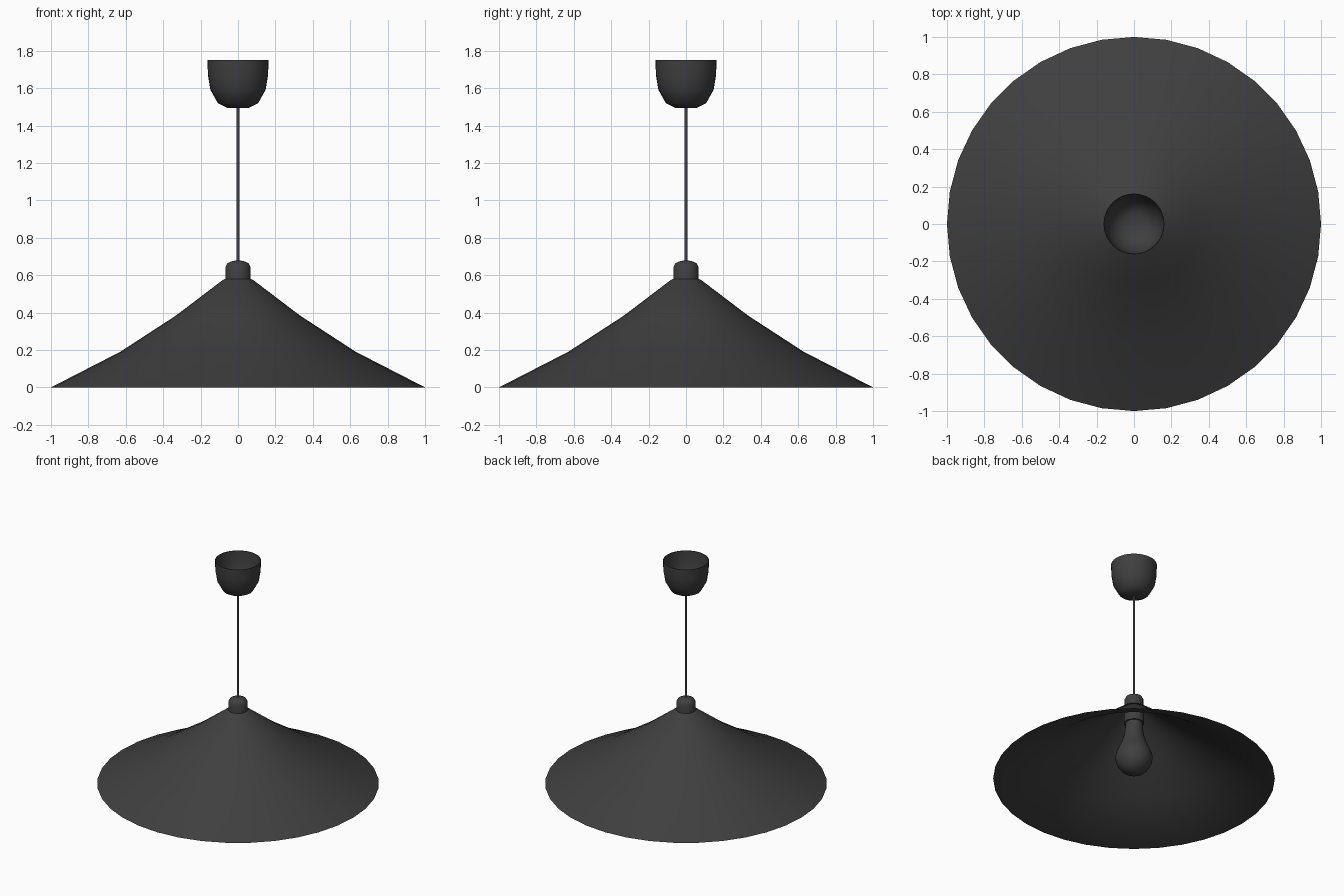
import bpy
import bmesh
import math

cube = bpy.data.objects.get("Cube")
if cube:
    bpy.data.objects.remove(cube, do_unlink=True)

charcoal = bpy.data.materials.new("charcoal")
charcoal.use_nodes = True
colour = (0.05, 0.05, 0.05, 1)
charcoal.diffuse_color = colour
charcoal.node_tree.nodes["Principled BSDF"].inputs["Base Color"].default_value = colour


def lathe(name, profile, sides=36, angle=50):
    """Spin a (radius, height) profile, listed from bottom to top, around z."""
    bm = bmesh.new()
    verts = [bm.verts.new((r, 0, z)) for r, z in profile]
    edges = [bm.edges.new(pair) for pair in zip(verts, verts[1:])]
    bmesh.ops.spin(bm, geom=verts + edges, cent=(0, 0, 0), axis=(0, 0, 1),
                   angle=math.tau, steps=sides, use_duplicate=False)
    bmesh.ops.remove_doubles(bm, verts=bm.verts, dist=0.0005)
    bmesh.ops.recalc_face_normals(bm, faces=bm.faces)
    mesh = bpy.data.meshes.new(name)
    bm.to_mesh(mesh)
    bm.free()
    mesh.materials.append(charcoal)
    obj = bpy.data.objects.new(name, mesh)
    bpy.context.collection.objects.link(obj)
    bpy.ops.object.select_all(action="DESELECT")
    obj.select_set(True)
    bpy.context.view_layer.objects.active = obj
    bpy.ops.object.shade_smooth_by_angle(angle=math.radians(angle))
    return obj


# Wide shade: outer skin with a thin inner skin, closed at the rim and collar
outer = [(1.0, 0), (0.63, 0.19), (0.33, 0.385), (0.08, 0.575), (0.066, 0.58)]
inner = [(r - 0.004, max(z - 0.006, 0)) for r, z in outer]
lathe("shade", inner[::-1] + outer + inner[-1:])

# Rounded cap over the lamp holder
lathe("cap", [(0, 0.565), (0.068, 0.565), (0.068, 0.642), (0.058, 0.662),
              (0.035, 0.674), (0, 0.68)], 24)

# Lamp holder inside the shade
lathe("lamp_holder", [(0, 0.45), (0.072, 0.45), (0.072, 0.57), (0, 0.57)], 24)

# Bulb: round globe running into a tapered neck
globe = [(0.132 * math.sin(math.radians(a)), 0.17 - 0.132 * math.cos(math.radians(a)))
         for a in range(0, 121, 12)]
lathe("bulb", globe + [(0.09, 0.29), (0.071, 0.35), (0.063, 0.41), (0.06, 0.46)], 24)

# Hanging cord
lathe("cord", [(0, 0.67), (0.008, 0.67), (0.008, 1.5), (0, 1.5)], 12)

# Ceiling cup, hollow and open at the top
cup = [(0, 1.494), (0.06, 1.495), (0.108, 1.52), (0.148, 1.592),
       (0.161, 1.67), (0.163, 1.75)]
cup_inside = [(max(r - 0.004, 0), z + 0.004) for r, z in cup[:-1]] + [(0.159, 1.75)]
lathe("ceiling_cup", cup + cup_inside[::-1], 32)
